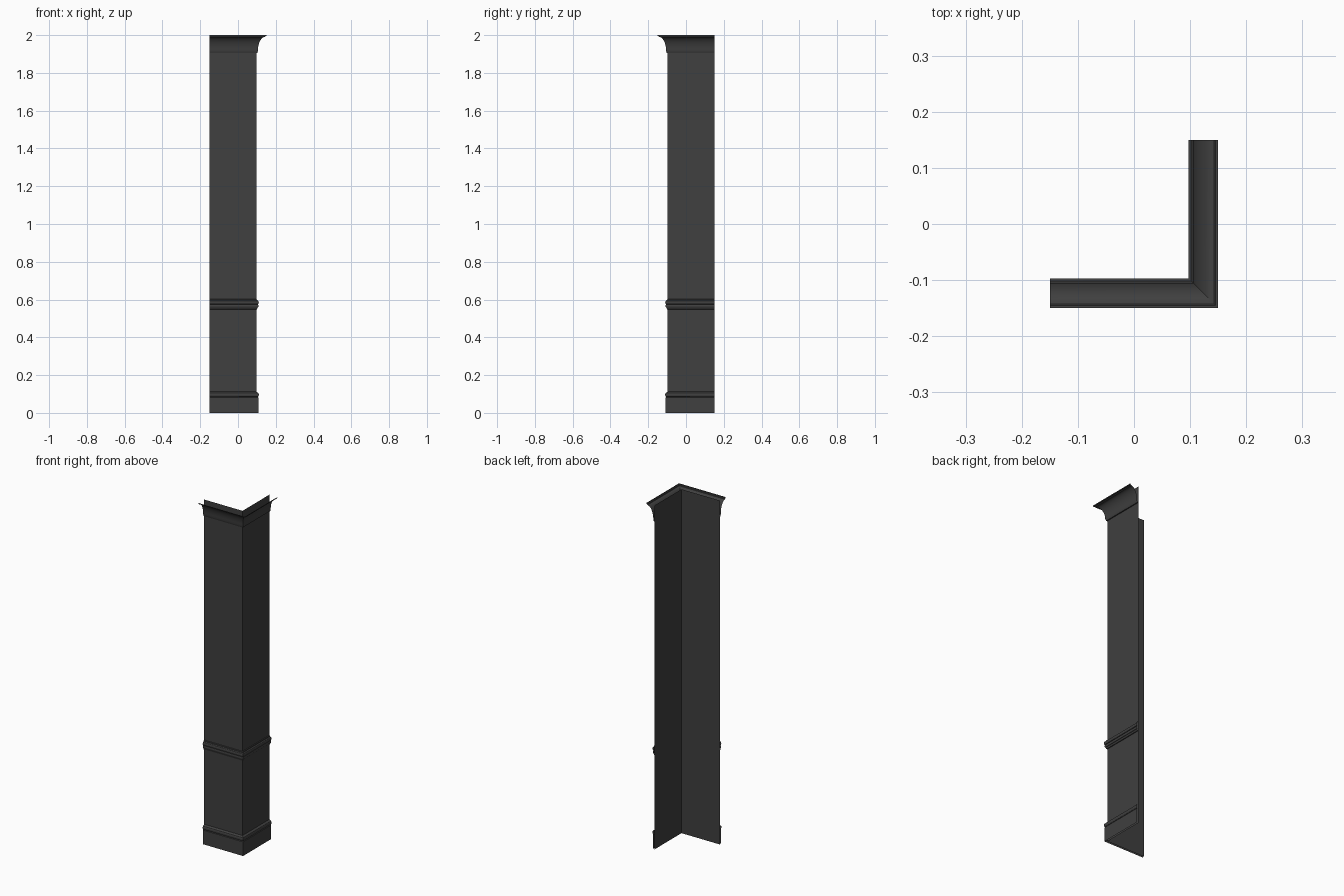
import bpy, bmesh, math

if "Cube" in bpy.data.objects:
    bpy.data.objects.remove(bpy.data.objects["Cube"])

END = 0.15     # free end of both legs
WALL = 0.097   # distance of the wall faces from the centre

mat = bpy.data.materials.new("dark_grey")
mat.diffuse_color = (0.05, 0.05, 0.05, 1)
mat.use_nodes = True
mat.node_tree.nodes["Principled BSDF"].inputs["Base Color"].default_value = mat.diffuse_color


def corner_sweep(name, profile):
    """Sweep an open (offset, z) profile, bottom to top, round the mitred corner."""
    bm = bmesh.new()
    rows = [[bm.verts.new(p) for p in ((-END, -d, z), (d, -d, z), (d, END, z))]
            for d, z in profile]
    for a, b in zip(rows, rows[1:]):
        for i in range(2):
            bm.faces.new((a[i], a[i + 1], b[i + 1], b[i]))
    mesh = bpy.data.meshes.new(name)
    bm.to_mesh(mesh)
    bm.free()
    mesh.materials.append(mat)
    obj = bpy.data.objects.new(name, mesh)
    bpy.context.collection.objects.link(obj)
    bpy.ops.object.select_all(action='DESELECT')
    obj.select_set(True)
    bpy.context.view_layer.objects.active = obj
    bpy.ops.object.shade_smooth_by_angle(angle=math.radians(30))
    return obj


def bead(d, z, r, steps=6):
    """Half-round bead bulging outwards from offset d."""
    angles = [-math.pi / 2 + math.pi * i / steps for i in range(steps + 1)]
    return [(d + 0.5 * r * math.cos(a), z + r * math.sin(a)) for a in angles]


# Plain wall sheet behind the mouldings
corner_sweep("wall_panel", [(WALL, 0), (WALL, 2)])

# Skirting board with a rounded cap
corner_sweep("skirting", [(0.108, 0), (0.108, 0.082), (0.104, 0.084)]
             + bead(0.105, 0.096, 0.011) + [(WALL, 0.112)])

# Dado rail: lower fillet, main bead and upper step
corner_sweep("dado_rail", [(WALL, 0.548), (0.101, 0.549), (0.103, 0.556)]
             + bead(0.104, 0.566, 0.008) + bead(0.105, 0.584, 0.01)
             + [(0.102, 0.596), (0.101, 0.601), (WALL, 0.602)])

# Cornice: small fillet, hollow cove, thin lip, open on top
cove = [(0.143 - 0.038 * math.cos(a), 1.915 + 0.075 * math.sin(a))
        for a in (math.pi / 2 * i / 10 for i in range(11))]
corner_sweep("cornice", [(WALL, 1.905), (0.102, 1.906), (0.104, 1.912)]
             + cove + [(0.145, 1.994), (0.15, 1.995), (0.15, 2)])
